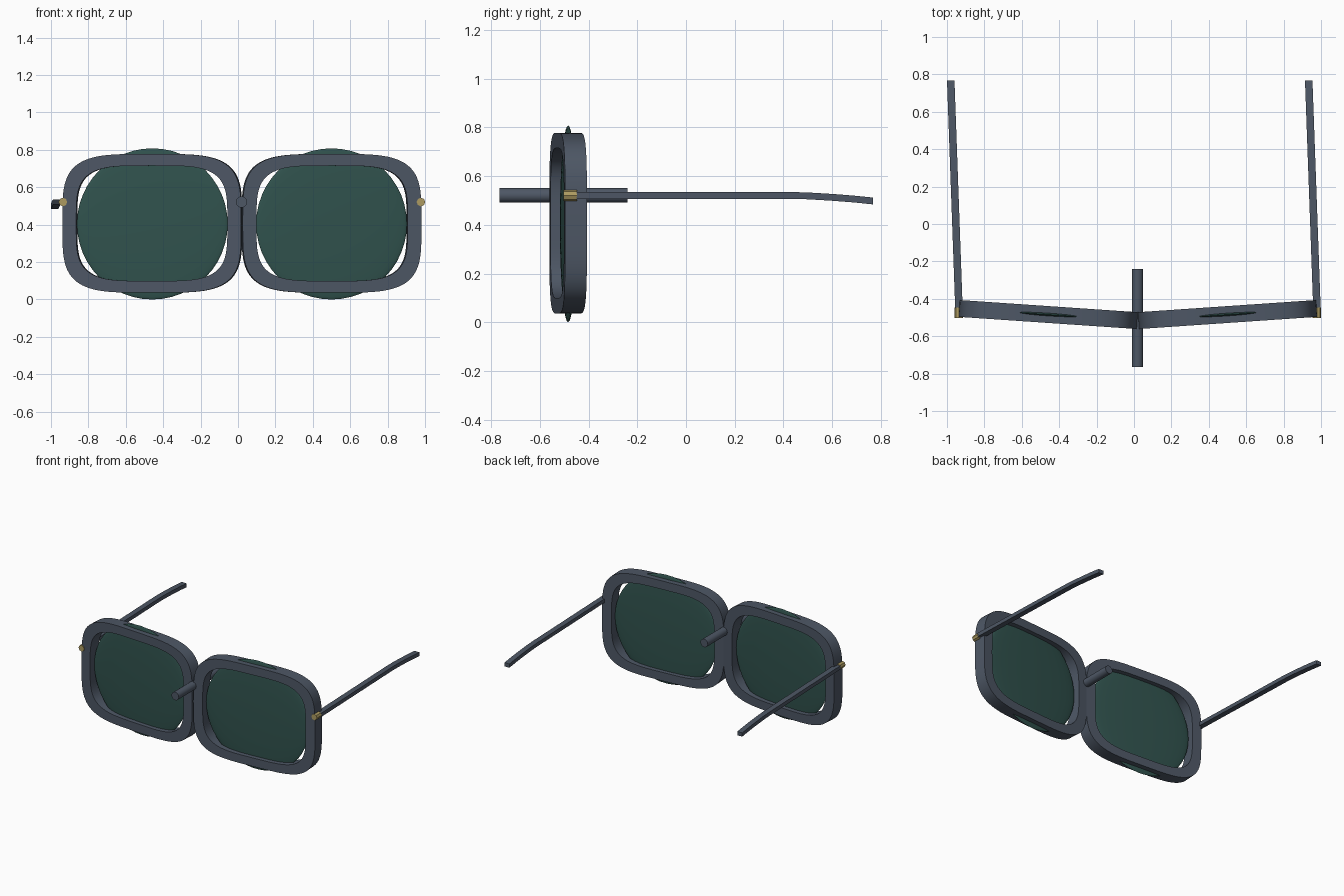
import bpy, bmesh, math
from mathutils import Matrix, Vector

if "Cube" in bpy.data.objects:
    bpy.data.objects.remove(bpy.data.objects["Cube"])

TILT = math.radians(3.9)      # wrap angle of each rim
CX, RIM_X, RIM_Y, RIM_Z = 0.021, 0.479, -0.484, 0.407


def material(name, color):
    m = bpy.data.materials.new(name)
    m.diffuse_color = color
    m.use_nodes = True
    m.node_tree.nodes["Principled BSDF"].inputs["Base Color"].default_value = m.diffuse_color
    return m


SLATE = material("slate", (0.075, 0.095, 0.13, 1))
GREEN = material("lens_green", (0.03, 0.085, 0.075, 1))
GOLD = material("brass", (0.42, 0.33, 0.12, 1))


def finish(name, bm, mat, matrix=Matrix()):
    bmesh.ops.recalc_face_normals(bm, faces=bm.faces)
    me = bpy.data.meshes.new(name)
    bm.to_mesh(me)
    bm.free()
    me.materials.append(mat)
    ob = bpy.data.objects.new(name, me)
    bpy.context.collection.objects.link(ob)
    ob.matrix_world = matrix
    bpy.ops.object.select_all(action='DESELECT')
    ob.select_set(True)
    bpy.context.view_layer.objects.active = ob
    bpy.ops.object.shade_smooth_by_angle(angle=math.radians(35))
    return ob


def bridge(bm, loops, closed):
    n = len(loops[0])
    for i in range(len(loops) if closed else len(loops) - 1):
        a, b = loops[i], loops[(i + 1) % len(loops)]
        for j in range(n):
            k = (j + 1) % n
            bm.faces.new((a[j], a[k], b[k], b[j]))


def squircle(bm, a, b, y, power, n=96):
    ring = []
    for i in range(n):
        t = 2 * math.pi * i / n
        c, s = math.cos(t), math.sin(t)
        x = a * math.copysign(abs(c) ** (2 / power), c)
        z = b * math.copysign(abs(s) ** (2 / power), s)
        ring.append(bm.verts.new((x, y, z)))
    return ring


def rod(name, mat, x, z, y0, y1, r, sides):
    bm = bmesh.new()
    bmesh.ops.create_cone(bm, cap_ends=True, segments=sides, radius1=r, radius2=r, depth=y1 - y0)
    place = Matrix.Translation((x, (y0 + y1) / 2, z)) @ Matrix.Rotation(math.pi / 2, 4, 'X')
    return finish(name, bm, mat, place)


for side, label in ((-1, "left"), (1, "right")):
    place = Matrix.Translation((CX + side * RIM_X, RIM_Y, RIM_Z)) @ Matrix.Rotation(side * TILT, 4, 'Z')

    # Rim: rounded-rectangle ring
    bm = bmesh.new()
    h = 0.045
    bridge(bm, [squircle(bm, 0.479, 0.371, -h, 4), squircle(bm, 0.479, 0.371, h, 4),
                squircle(bm, 0.405, 0.308, h, 4), squircle(bm, 0.405, 0.308, -h, 4)], True)
    finish(label + "_rim", bm, SLATE, place)

    # Lens: thin round disc poking through the rim
    bm = bmesh.new()
    bmesh.ops.create_uvsphere(bm, u_segments=48, v_segments=24, radius=0.404)
    bmesh.ops.scale(bm, vec=(1, 1, 0.05), verts=bm.verts)
    bmesh.ops.rotate(bm, matrix=Matrix.Rotation(math.pi / 2, 3, 'X'), verts=bm.verts)
    finish(label + "_lens", bm, GREEN, place @ Matrix.Translation((0, 0, -0.003)))

    # Hinge barrel
    hx = CX + side * 0.957
    rod(label + "_hinge", GOLD, hx, 0.521, -0.503, -0.447, 0.023, 8)

    # Temple arm: both arms lean the same way, tip drooping
    bm = bmesh.new()
    loops = []
    for y, z in ((-0.45, 0.521), (0.42, 0.521), (0.5, 0.519), (0.6, 0.513), (0.69, 0.506), (0.768, 0.498)):
        x = hx - 0.036 * (y + 0.45)
        loops.append([bm.verts.new((x + dx, y, z + dz)) for dx, dz in
                      ((-0.02, -0.014), (0.02, -0.014), (0.02, 0.014), (-0.02, 0.014))])
    bridge(bm, loops, False)
    bm.faces.new(loops[0])
    bm.faces.new(loops[-1])
    finish(label + "_temple_arm", bm, SLATE)

# Bridge bar running front to back
rod("bridge_bar", SLATE, 0.019, 0.521, -0.765, -0.24, 0.03, 24)
